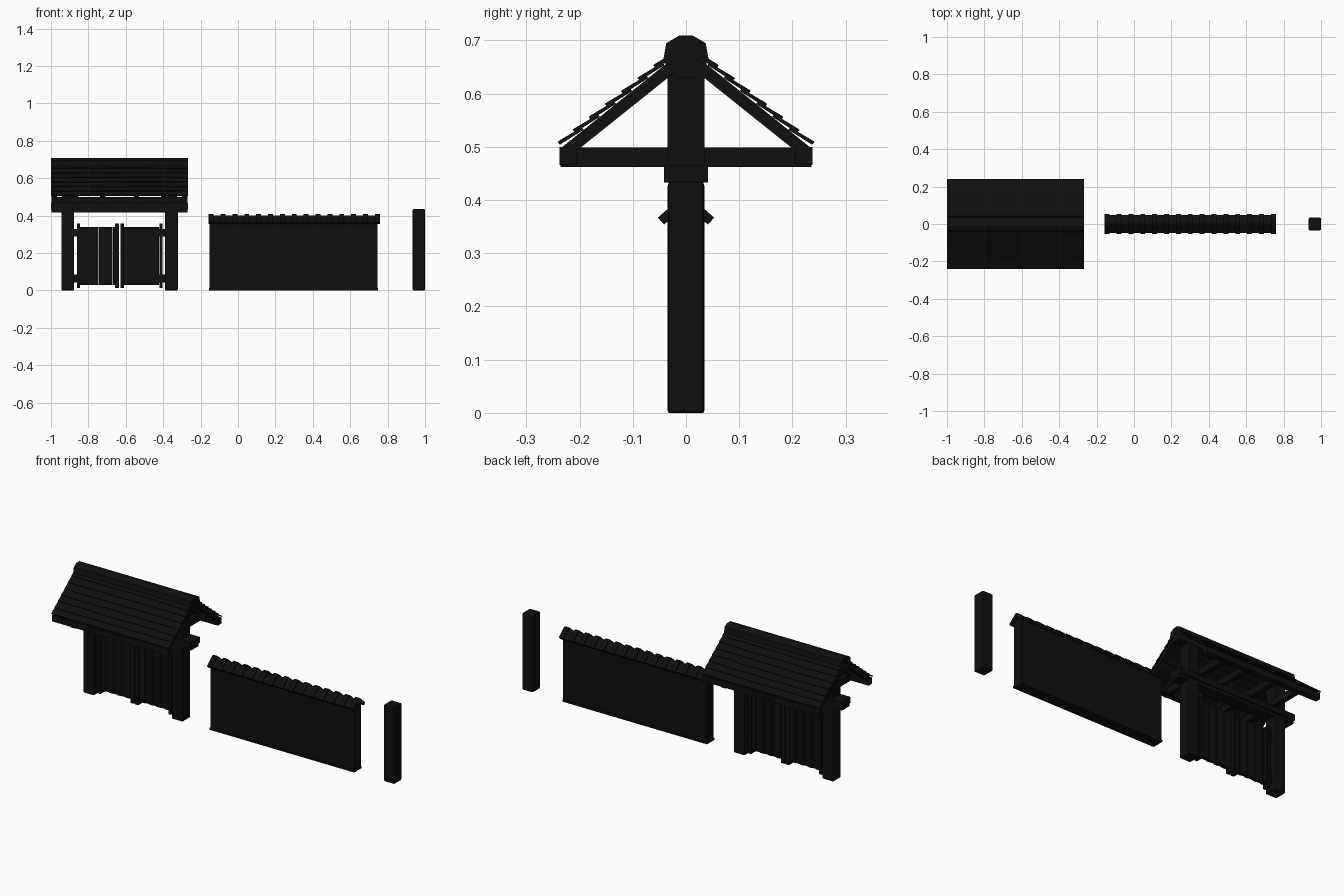
import bpy, bmesh, math, random

if "Cube" in bpy.data.objects:
    bpy.data.objects.remove(bpy.data.objects["Cube"])

random.seed(4)
dark = bpy.data.materials.new("dark_wood")
dark.diffuse_color = (0.005, 0.005, 0.005, 1)
dark.use_nodes = True
dark.node_tree.nodes["Principled BSDF"].inputs["Base Color"].default_value = dark.diffuse_color


def part(name, prisms, bevel=0):
    """Each prism is a (y, z) outline extruded from x0 to x1."""
    bm = bmesh.new()
    for pts, x0, x1 in prisms:
        a = [bm.verts.new((x0, y, z)) for y, z in pts]
        b = [bm.verts.new((x1, y, z)) for y, z in pts]
        bm.faces.new(a)
        bm.faces.new(b[::-1])
        for i in range(len(a)):
            j = (i + 1) % len(a)
            bm.faces.new((a[i], b[i], b[j], a[j]))
    bmesh.ops.recalc_face_normals(bm, faces=bm.faces)
    me = bpy.data.meshes.new(name)
    bm.to_mesh(me)
    bm.free()
    ob = bpy.data.objects.new(name, me)
    bpy.context.collection.objects.link(ob)
    me.materials.append(dark)
    if bevel:
        m = ob.modifiers.new("bevel", 'BEVEL')
        m.width = bevel
        m.segments = 2
    return ob


def box(x0, x1, y0, y1, z0, z1):
    return ([(y0, z0), (y1, z0), (y1, z1), (y0, z1)], x0, x1)


GX = -0.633            # gate centre
RX0, RX1 = -1.0, -0.267

# gate posts and king posts
for s, n in ((-1, "left"), (1, "right")):
    c = GX + s * 0.277
    part(n + "_gate_post", [box(c - .034, c + .034, -.035, .035, 0, .43)], .005)
    part(n + "_king_post", [box(c - .03, c + .03, -.035, .035, .46, .65)])

# lintel
part("lintel", [box(RX0, RX1, -.041, .041, .433, .466),
                box(RX0 + .002, RX1 - .002, -.033, .033, .417, .433)])

# roof frame
frame_x = [GX - .235, GX - .09, GX + .09, GX + .235]
part("cross_beams", [box(x - .014, x + .014, -.236, .236, .462, .499) for x in frame_x])
part("eave_beams", [box(RX0 + .003, RX1 - .003, min(s * .238, s * .205), max(s * .238, s * .205), .466, .5)
                    for s in (-1, 1)])
part("ridge_beam", [box(RX0 + .003, RX1 - .003, -.022, .022, .63, .672)])
rafters = []
for x in frame_x + [RX0 + .018, RX1 - .018]:
    for s in (-1, 1):
        rafters.append(([(s * .236, .497), (s * .2, .497), (0, .657), (0, .686)],
                        x - .014, x + .014))
part("rafters", rafters)

# overlapping roof shingles
ang = math.atan(.8)
ca, sa = math.cos(ang), math.sin(ang)


def slope(side, d, h, z0):
    return (side * (d * ca + h * sa), z0 - d * sa + h * ca)


tiles = []
rows, cols = 7, 7
L = .297
w = (RX1 - RX0) / cols
for side in (-1, 1):
    for r in range(rows):
        d0 = .025 + (L - .025) * r / rows
        d1 = .025 + (L - .025) * (r + 1) / rows
        edges = [RX0 + w * (c + .5 * (r % 2)) for c in range(-1, cols + 1)]
        for e in edges:
            x0, x1 = max(e, RX0), min(e + w, RX1)
            if x1 - x0 < .01:
                continue
            j = random.uniform(0, .005)
            end = d1 + (j if r < rows - 1 else j * .4)
            p = [slope(side, d, h, .686) for d, h in
                 ((d0 - .012, .0), (end, .006), (end, .013), (d0 - .012, .006))]
            tiles.append((p, x0, x1))
part("roof_shingles", tiles)

# ridge cap
part("ridge_cap", [([(-.044, .657), (-.037, .695), (-.013, .709), (.013, .709),
                     (.037, .695), (.044, .657), (.03, .657), (0, .68), (-.03, .657)], RX0, RX1)])

# gate doors: planks, stiles, rails, hinges
for s, n in ((-1, "left"), (1, "right")):
    def X(a, b):
        return sorted((GX + s * a, GX + s * b))
    planks = []
    for i in range(8):
        a = .012 + i * .025
        x0, x1 = X(a, a + .0245)
        t = .009 + .004 * (i % 2)
        planks.append(box(x0, x1, -t, t, .03, .34))
    part(n + "_door_planks", planks)
    stiles = []
    for a, b in ((.004, .024), (.212, .228)):
        x0, x1 = X(a, b)
        stiles.append(box(x0, x1, -.02, .02, .012, .358))
    part(n + "_door_stiles", stiles)
    x0, x1 = X(.205, .25)
    part(n + "_door_hinges", [box(x0, x1, -.014, .014, z, z + .042) for z in (.042, .287)])

# fence wall with skirting and top
part("fence_wall", [box(-.152, .747, -.03, .03, .005, .375)])
part("fence_skirting", [box(-.154, .749, -.033, .033, 0, .012)])

# fence coping: plain slopes plus raised cover tiles
part("fence_coping", [([(-.047, .365), (0, .401), (.047, .365), (.04, .356), (0, .388), (-.04, .356)],
                       -.155, .752)])
covers = []
for i in range(15):
    x = -.144 + i * .0635
    covers.append(([(-.053, .367), (-.006, .408), (.006, .408), (.053, .367), (.041, .354),
                    (0, .39), (-.041, .354)], x - .013, x + .013))
part("coping_cover_tiles", covers)

# free-standing post
part("fence_post", [box(.934, 1.0, -.034, .034, 0, .435)], .006)
